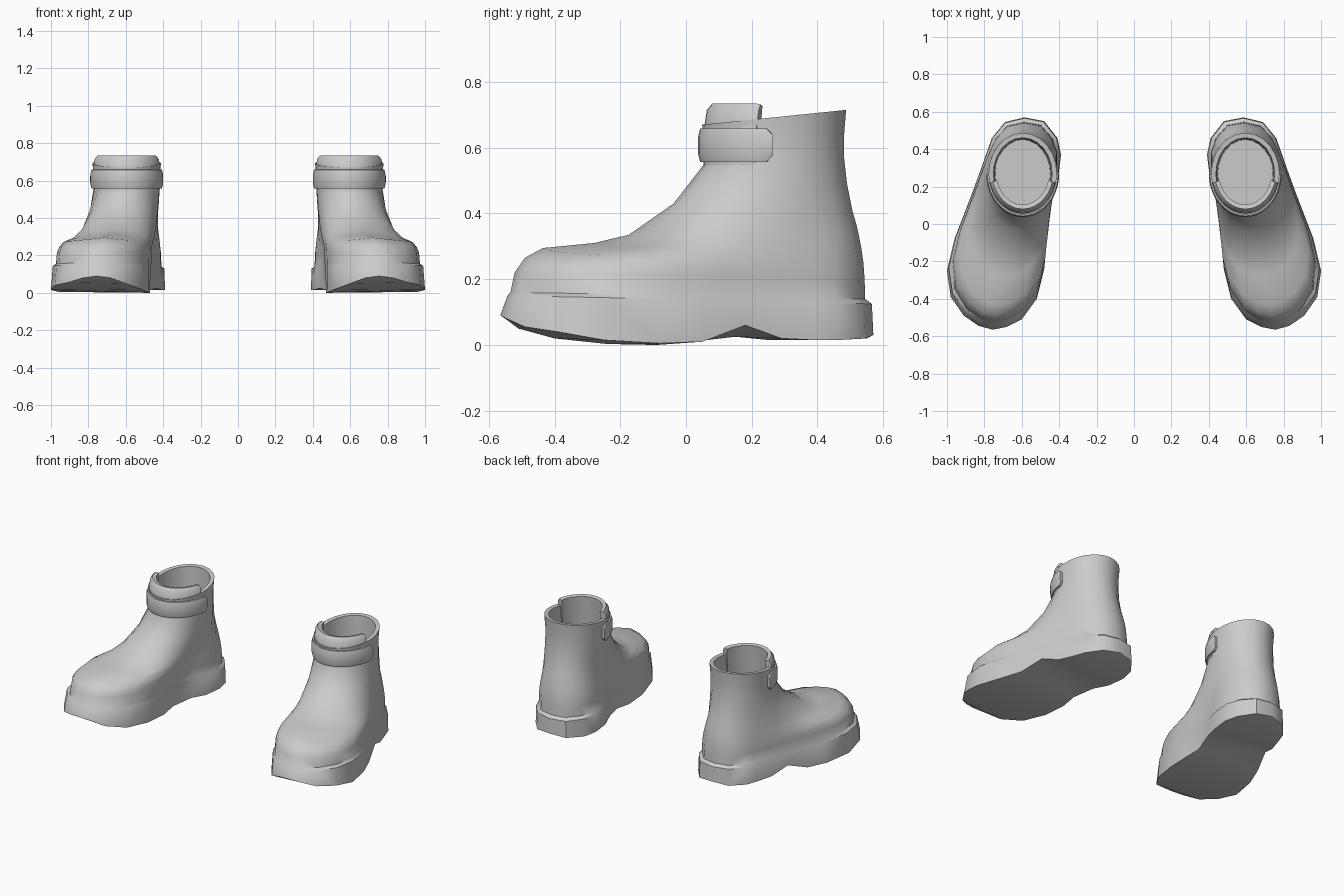
import bpy, bmesh, math

cube = bpy.data.objects.get("Cube")
if cube:
    bpy.data.objects.remove(cube, do_unlink=True)

grey = bpy.data.materials.new("grey_leather")
grey.use_nodes = True
colour = (0.6, 0.6, 0.6, 1)
grey.diffuse_color = colour
grey.node_tree.nodes["Principled BSDF"].inputs["Base Color"].default_value = colour

HALF = 12          # steps from heel to toe along one side
COUNT = 2 * HALF

# Sole outline from heel to toe, outer and inner edge
HEEL, TOE = (.585, .57), (.755, -.565)
OUTER = [(.69, .545), (.76, .46), (.785, .39), (.82, .29), (.86, .18), (.91, .05),
         (.96, -.08), (1.0, -.25), (.98, -.39), (.91, -.49), (.83, -.545)]
INNER = [(.48, .55), (.41, .46), (.39, .37), (.405, .25), (.44, .15), (.48, .02),
         (.47, -.09), (.48, -.24), (.52, -.40), (.60, -.51), (.68, -.55)]
SOLE = [HEEL] + OUTER + [TOE] + INNER[::-1]

# Height of the sole's lower edge, heel to toe, with a raised arch
OUTER_Z = [.03, .02, .015, .015, .02, .06, .01, .005, .015, .04, .055, .08, .09]
INNER_Z = [.03, .02, .015, .015, .015, .025, .01, .0, .003, .02, .05, .08, .09]
SOLE_Z = OUTER_Z + INNER_Z[-2:0:-1]


def ankle(angle, offset=0.0):
    """Point on the ankle ellipse; angle 0 is the back, pi the front."""
    return (.595 + (.177 + offset) * math.sin(angle),
            .268 + (.213 + offset) * math.cos(angle))


def ring(wf, zf, wb, zb, sag=0.0, offset=0.0):
    """Blend the sole outline into the ankle ellipse, front and back separately."""
    points = []
    for i in range(COUNT):
        a = math.pi * i / HALF
        f = (1 - math.cos(a)) / 2
        w = wb + (wf - wb) * f
        ex, ey = ankle(a, offset)
        sx, sy = SOLE[i]
        points.append((sx + (ex - sx) * w, sy + (ey - sy) * w,
                       zb + (zf - zb) * f - sag * abs(math.sin(a))))
    return points


def bridge(bm, a, b, closed=True):
    n = len(a)
    for i in range(n if closed else n - 1):
        j = (i + 1) % n
        bm.faces.new((a[i], a[j], b[j], b[i]))


def finish(name, bm, angle=40):
    bmesh.ops.recalc_face_normals(bm, faces=bm.faces)
    mesh = bpy.data.meshes.new(name)
    bm.to_mesh(mesh)
    bm.free()
    mesh.materials.append(grey)
    obj = bpy.data.objects.new(name, mesh)
    bpy.context.collection.objects.link(obj)
    # Second boot of the pair
    obj.modifiers.new("pair", "MIRROR").use_axis[0] = True
    bpy.ops.object.select_all(action="DESELECT")
    obj.select_set(True)
    bpy.context.view_layer.objects.active = obj
    bpy.ops.object.shade_smooth_by_angle(angle=math.radians(angle))
    return obj


# Boot body: sole edge, upper, shaft, rim and lining
bm = bmesh.new()
rings = [[(x, y, z) for (x, y), z in zip(SOLE, SOLE_Z)]]
rings += [ring(*r) for r in (
    (.035, .15, .05, .125),
    (.05, .16, .28, .14),
    (.07, .22, .30, .20),
    (.12, .265, .34, .25, .02),
    (.21, .295, .42, .30, .03),
    (.46, .31, .56, .36, .03),
    (.63, .335, .72, .41, .02),
    (.85, .43, .90, .49, .01),
    (1, .55, 1, .57),
    (1, .61, 1, .64),
    (1, .67, 1, .715, 0, .006),
    (1, .67, 1, .712, 0, -.02),
    (1, .55, 1, .57, 0, -.025),
    (1, .36, 1, .36, 0, -.03))]
loops = [[bm.verts.new(p) for p in r] for r in rings]
for lower, upper in zip(loops, loops[1:]):
    bridge(bm, lower, upper)
bm.faces.new(loops[-1])
# Underside, spanning outer edge to inner edge
b = loops[0]
for i in range(HALF):
    quad = [b[i], b[i + 1], b[-i - 1], b[-i % COUNT]]
    bm.faces.new(list(dict.fromkeys(quad)))
finish("boot_body", bm)


def arc_band(name, reach, section, end_scale, lean=0.0, steps=18):
    """Sweep a closed (offset, z) section around the front of the ankle."""
    bm = bmesh.new()
    mid = sum(z for _, z in section) / len(section)
    angles = [reach * (2 * k / steps - 1) for k in range(steps + 1)]
    angles = [-reach * 1.06] + angles + [reach * 1.06]
    loops = []
    for k, t in enumerate(angles):
        s = end_scale if k in (0, len(angles) - 1) else 1.0
        loop = []
        for off, z in section:
            x, y = ankle(math.pi + math.radians(t), off)
            loop.append(bm.verts.new((x, y + lean * max(0, z - .6), mid + (z - mid) * s)))
        loops.append(loop)
    for p, q in zip(loops, loops[1:]):
        bridge(bm, p, q)
    bm.faces.new(loops[0])
    bm.faces.new(loops[-1])
    finish(name, bm)


# Padded tongue standing above the front of the rim
arc_band("tongue", 70, [(-.03, .54), (.002, .54), (.006, .66), (.003, .715),
                        (-.012, .735), (-.035, .73)], .96, .1)

# Ankle strap with rounded ends
arc_band("ankle_strap", 84, [(-.008, .557), (.012, .557), (.018, .58), (.018, .635),
                             (.012, .658), (-.008, .66)], .6)
